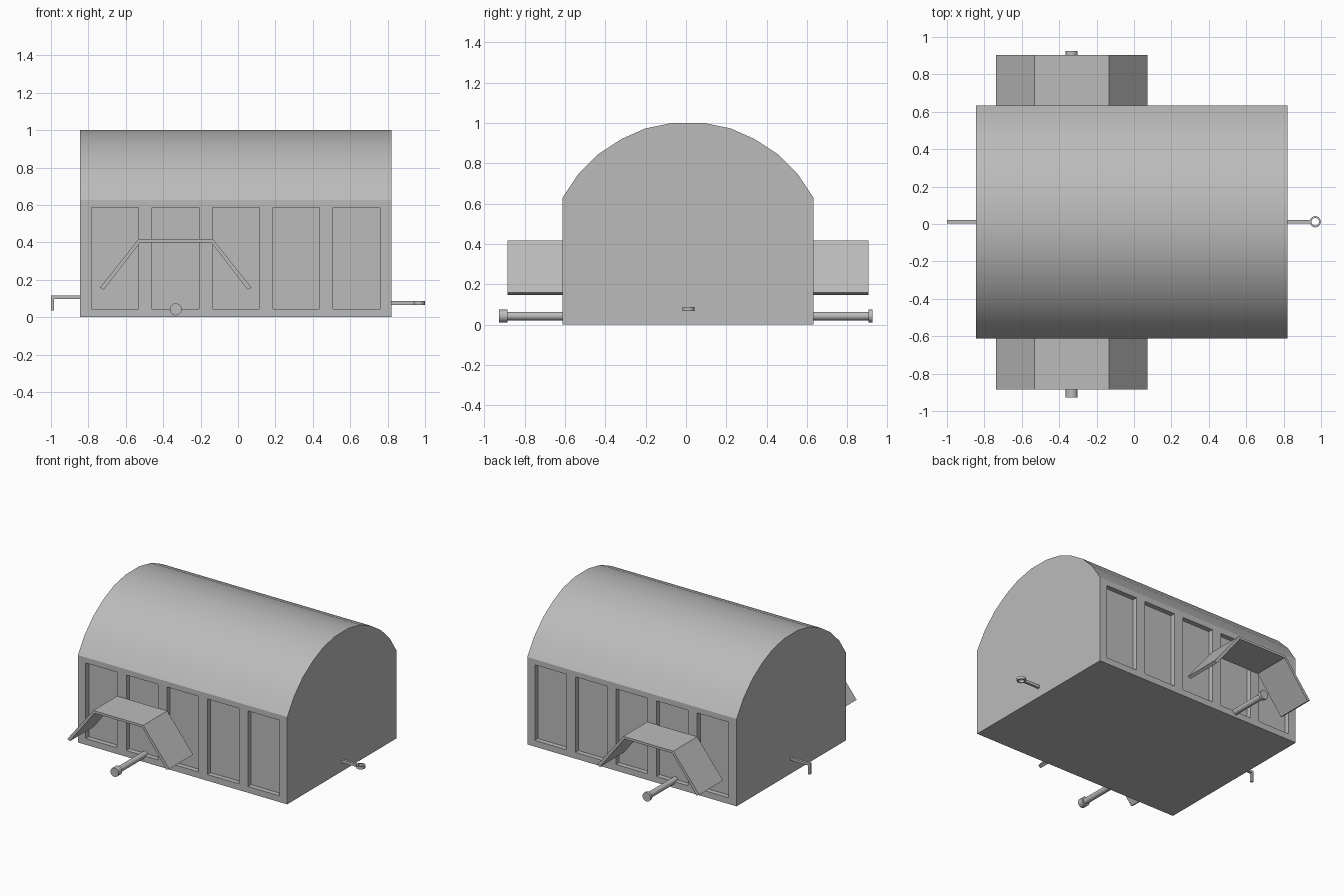
import bpy, bmesh, math
from mathutils import Vector

if "Cube" in bpy.data.objects:
    bpy.data.objects.remove(bpy.data.objects["Cube"])

GREY = (0.5, 0.5, 0.5, 1)
mat = bpy.data.materials.new("plain grey")
mat.use_nodes = True
mat.diffuse_color = GREY
mat.node_tree.nodes["Principled BSDF"].inputs["Base Color"].default_value = GREY

YC = 0.01                      # centre line of the hull
HALF = 0.6225                  # half width of the hull
LEFT, RIGHT = -0.845, 0.82     # hull ends


def finish(name, bm, smooth=False):
    bmesh.ops.recalc_face_normals(bm, faces=bm.faces)
    mesh = bpy.data.meshes.new(name)
    bm.to_mesh(mesh)
    bm.free()
    mesh.materials.append(mat)
    ob = bpy.data.objects.new(name, mesh)
    bpy.context.collection.objects.link(ob)
    if smooth:
        smooth_shade(ob)
    return ob


def smooth_shade(ob):
    bpy.ops.object.select_all(action='DESELECT')
    ob.select_set(True)
    bpy.context.view_layer.objects.active = ob
    bpy.ops.object.shade_smooth_by_angle(angle=math.radians(25))


def prism(bm, points, direction):
    """Extrude a closed outline along a direction."""
    face = bm.faces.new([bm.verts.new(p) for p in points])
    out = bmesh.ops.extrude_face_region(bm, geom=[face], use_keep_orig=True)
    verts = [v for v in out["geom"] if isinstance(v, bmesh.types.BMVert)]
    bmesh.ops.translate(bm, verts=verts, vec=direction)


def box(bm, lo, hi):
    (x0, y0, z0), (x1, y1, z1) = lo, hi
    prism(bm, [(x0, y0, z0), (x1, y0, z0), (x1, y1, z0), (x0, y1, z0)],
          Vector((0, 0, z1 - z0)))


def cylinder(bm, x, z, radius, y0, y1):
    ring = [(x + radius * math.cos(a), y0, z + radius * math.sin(a))
            for a in (math.tau * i / 20 for i in range(20))]
    prism(bm, ring, Vector((0, y1 - y0, 0)))


# Hull with arched roof
arch = [(HALF, 0.628), (0.545, 0.745), (0.445, 0.845),
        (0.33, 0.92), (0.213, 0.972), (0.077, 1.0)]
outline = [(HALF, 0)] + arch + [(-y, z) for y, z in reversed(arch)] + [(-HALF, 0)]
bm = bmesh.new()
prism(bm, [(LEFT, YC + y, z) for y, z in outline], Vector((RIGHT - LEFT, 0, 0)))
hull = finish("hull", bm)

# Recessed panels on both long walls
bm = bmesh.new()
for side in (-1, 1):
    ys = sorted((YC + side * (HALF - 0.035), YC + side * (HALF + 0.1)))
    for i in range(5):
        x = -0.783 + i * 0.323
        box(bm, (x, ys[0], 0.045), (x + 0.251, ys[1], 0.588))
cutter = finish("panel_cutter", bm)
cutter.hide_render = True
cut = hull.modifiers.new("panels", 'BOOLEAN')
cut.operation, cut.solver, cut.object = 'DIFFERENCE', 'EXACT', cutter
bpy.context.view_layer.objects.active = hull
bpy.ops.object.modifier_apply(modifier=cut.name)
bpy.data.objects.remove(cutter)
smooth_shade(hull)

# Bent awning and buffer on each long wall
MID = -0.333
upper = [(-0.405, 0.158), (-0.199, 0.417)]
lower = [(-0.19, 0.4), (-0.385, 0.147)]
profile = (upper + [(-x, z) for x, z in reversed(upper)]
           + [(-x, z) for x, z in reversed(lower)] + lower)
for label, side, tip in (("front", -1, 0.928), ("back", 1, 0.925)):
    wall = YC + side * (HALF - 0.035)
    edge = -0.885 if side < 0 else 0.904
    start = YC + side * HALF
    bm = bmesh.new()
    prism(bm, [(MID + x, start, z) for x, z in profile], Vector((0, edge - start, 0)))
    finish(label + "_awning", bm)

    bm = bmesh.new()
    cylinder(bm, MID, 0.042, 0.021, wall, edge)
    cylinder(bm, MID, 0.042, 0.032, edge, side * tip)
    finish(label + "_buffer", bm, True)

# Coupling hook on one end
bm = bmesh.new()
hook = [(LEFT, 0.115), (-1, 0.115), (-1, 0.035), (-0.985, 0.035),
        (-0.985, 0.098), (LEFT, 0.098)]
prism(bm, [(x, YC - 0.007, z) for x, z in hook], Vector((0, 0.018, 0)))
finish("coupling_hook", bm)

# Coupling bar and eye on the other end
bm = bmesh.new()
box(bm, (RIGHT, YC - 0.007, 0.066), (0.945, YC + 0.011, 0.086))
finish("coupling_bar", bm)
bm = bmesh.new()
centre = Vector((0.969, YC + 0.002, 0))
section = [bm.verts.new((centre.x + r, centre.y, z))
           for r, z in ((0.02, 0.066), (0.03, 0.066), (0.03, 0.086), (0.02, 0.086))]
edges = [bm.edges.new((section[i], section[(i + 1) % 4])) for i in range(4)]
bmesh.ops.spin(bm, geom=section + edges, cent=centre, axis=(0, 0, 1),
               angle=math.tau, steps=20, use_merge=True)
bmesh.ops.remove_doubles(bm, verts=bm.verts, dist=0.0005)
finish("coupling_eye", bm, True)
